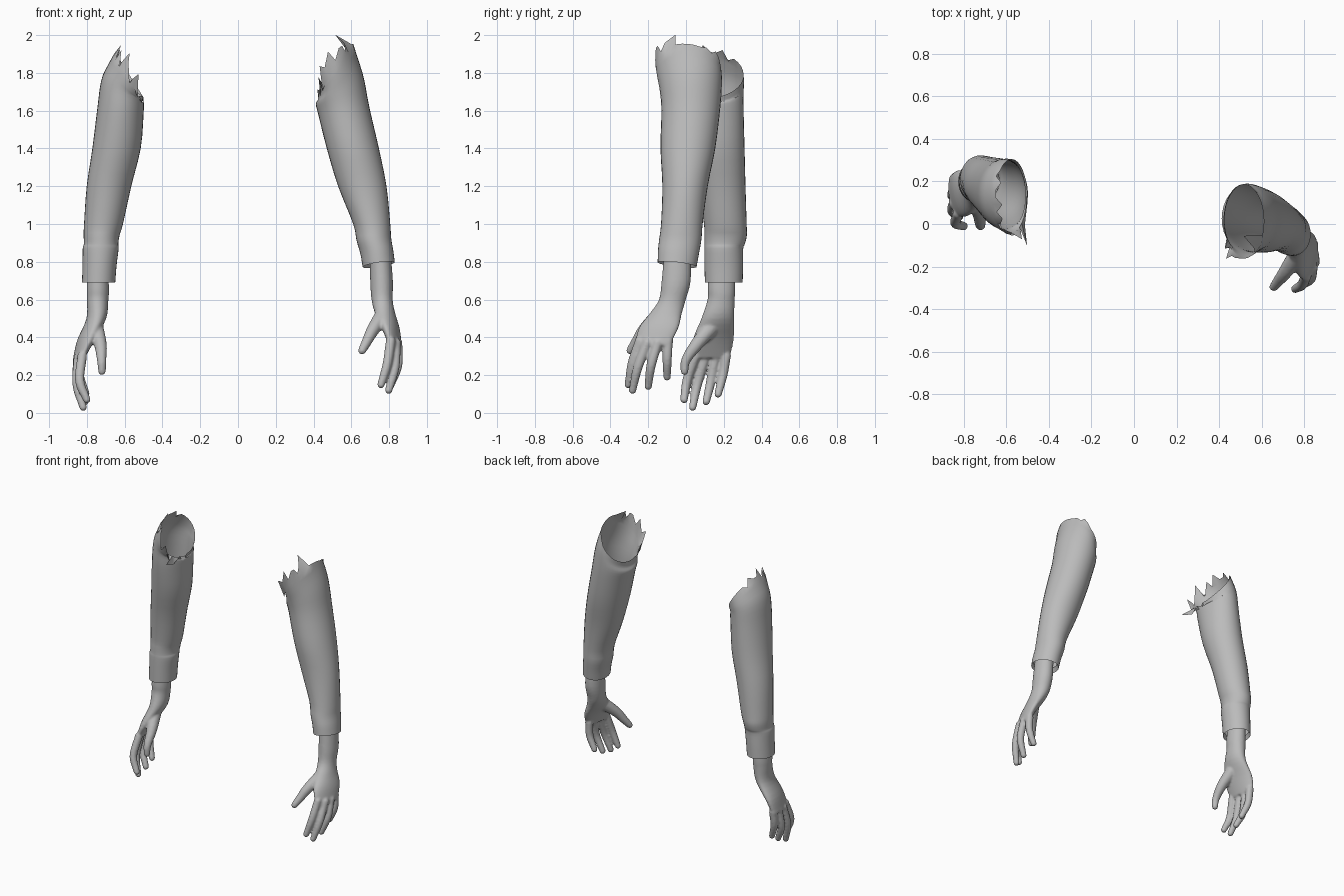
import bpy, bmesh
from math import sin, cos, pi
from mathutils import Vector

if "Cube" in bpy.data.objects:
    bpy.data.objects.remove(bpy.data.objects["Cube"])

grey = bpy.data.materials.new("plain grey")
grey.use_nodes = True
tone = (0.5, 0.5, 0.5, 1)
grey.diffuse_color = tone
grey.node_tree.nodes["Principled BSDF"].inputs["Base Color"].default_value = tone

SIDES = 32


def smooth_path(points, steps):
    """Catmull-Rom interpolation of equal-length tuples."""
    pts = [Vector(p) for p in points]
    pts = [pts[0] * 2 - pts[1]] + pts + [pts[-1] * 2 - pts[-2]]
    out = []
    for a, b, c, d in zip(pts, pts[1:], pts[2:], pts[3:]):
        for k in range(steps):
            t = k / steps
            out.append((b * 2 + (c - a) * t + (a * 2 - b * 5 + c * 4 - d) * t * t
                        + (b * 3 - a - c * 3 + d) * t ** 3) / 2)
    return out + [pts[-2]]


def add_ring(bm, section):
    """Ellipse: centre x, y, z, radii, turn about z, slopes along x and y."""
    cx, cy, z, rx, ry, turn, slope_x, slope_y = section
    ring = []
    for i in range(SIDES):
        a = 2 * pi * i / SIDES
        u, v = rx * cos(a), ry * sin(a)
        x, y = u * cos(turn) - v * sin(turn), u * sin(turn) + v * cos(turn)
        ring.append(bm.verts.new((cx + x, cy + y, z + slope_x * x + slope_y * y)))
    return ring


def loft(bm, sections, caps=False):
    rings = [add_ring(bm, s) for s in sections]
    for low, high in zip(rings, rings[1:]):
        for i in range(SIDES):
            j = (i + 1) % SIDES
            bm.faces.new((low[i], low[j], high[j], high[i]))
    if caps:
        bm.faces.new(rings[0][::-1])
        bm.faces.new(rings[-1])
    return rings


def finish(bm, name):
    bmesh.ops.recalc_face_normals(bm, faces=bm.faces)
    for f in bm.faces:
        f.smooth = True
    mesh = bpy.data.meshes.new(name)
    bm.to_mesh(mesh)
    bm.free()
    mesh.materials.append(grey)
    obj = bpy.data.objects.new(name, mesh)
    bpy.context.collection.objects.link(obj)
    return obj


def sleeve(name, sections, tears):
    """Open sleeve with a turned-in hem and a torn shoulder edge."""
    rows = smooth_path([s[:5] + (0,) + s[5:] for s in sections], 3)
    hem = rows[0].copy()
    hem[2] += 0.03
    hem[3] -= 0.014
    hem[4] -= 0.014
    bm = bmesh.new()
    rim = loft(bm, [hem] + rows)[-1]
    for i, shift in tears.items():
        rim[i].co += Vector(shift)
    obj = finish(bm, name)
    bpy.context.view_layer.objects.active = obj
    obj.select_set(True)
    bpy.ops.object.shade_smooth_by_angle(angle=1.0)
    obj.select_set(False)


def hand(name, palm, digits):
    """Forearm and palm loft merged with rounded digits."""
    bm = bmesh.new()
    loft(bm, smooth_path([s + (0, 0) for s in palm], 4), caps=True)
    for path in digits:
        for x, y, z, r in smooth_path(path, 10):
            ball = bmesh.ops.create_icosphere(bm, subdivisions=2, radius=r)
            bmesh.ops.translate(bm, verts=ball["verts"], vec=(x, y, z))
    obj = finish(bm, name)
    remesh = obj.modifiers.new("merge", "REMESH")
    remesh.mode = "VOXEL"
    remesh.voxel_size = 0.007
    remesh.use_smooth_shade = True
    soften = obj.modifiers.new("soften", "SMOOTH")
    soften.factor = 0.5
    soften.iterations = 6


def finger(base, middle, tip):
    return [base + (0.027,), middle + (0.026,), tip + (0.021,)]


# Left sleeve: centre, radii, slopes
sleeve("left_sleeve", [
    (.745, -.047, .785, .085, .103, .15, -.12),
    (.735, -.04, .85, .087, .108, .1, -.1),
    (.719, -.03, .92, .092, .112, .05, 0),
    (.708, -.022, 1.0, .098, .11, 0, 0),
    (.658, -.005, 1.2, .128, .12, 0, 0),
    (.608, .01, 1.4, .138, .145, 0, 0),
    (.56, .025, 1.6, .135, .155, .15, 0),
    (.54, .025, 1.7, .128, .163, .5, 0),
    (.53, .02, 1.77, .105, .17, 1, 0),
    (.515, .012, 1.83, .095, .175, 1.3, -.1)],
    {29: (-.08, .03, .06), 28: (-.02, 0, .03), 26: (0, 0, .05), 25: (0, 0, .06),
     24: (0, 0, .02), 23: (-.02, 0, .09), 22: (-.02, 0, .03), 21: (-.03, -.03, .06),
     20: (0, 0, -.05), 19: (-.01, -.03, .04), 18: (.01, 0, -.05), 3: (0, 0, .01),
     5: (0, 0, .03), 6: (0, 0, .02)})

# Right sleeve
sleeve("right_sleeve", [
    (-.738, .2, .69, .088, .1, 0, 0),
    (-.733, .2, .78, .09, .102, 0, 0),
    (-.727, .2, .87, .095, .103, 0, 0),
    (-.725, .205, .895, .091, .107, 0, 0),
    (-.722, .21, .94, .095, .112, 0, 0),
    (-.712, .208, 1.0, .103, .113, 0, 0),
    (-.683, .19, 1.2, .118, .125, 0, 0),
    (-.643, .165, 1.4, .128, .145, 0, 0),
    (-.622, .145, 1.6, .122, .16, -.15, 0),
    (-.612, .14, 1.7, .113, .165, -.5, 0),
    (-.6, .135, 1.74, .09, .172, -1.1, 0),
    (-.575, .125, 1.79, .075, .18, -1.6, 0)],
    {17: (.03, 0, .04), 18: (0, 0, -.02), 19: (.02, 0, .03), 20: (0, 0, -.05),
     22: (.03, 0, .07), 23: (.01, 0, .04), 24: (0, 0, -.04), 26: (.02, -.03, .05),
     27: (0, 0, -.05), 28: (.02, -.1, -.03), 29: (0, -.03, -.05),
     14: (.02, 0, .02), 13: (-.01, 0, -.03), 31: (0, 0, -.04)})

# Left forearm, palm, thumb and fingers
hand("left_hand", [
    (.752, -.045, .86, .055, .07, 0),
    (.76, -.052, .7, .06, .077, 0),
    (.763, -.072, .6, .056, .071, 0),
    (.778, -.105, .53, .052, .085, -.2),
    (.808, -.145, .45, .04, .108, -.25),
    (.832, -.178, .36, .027, .096, -.25)],
    [[(.77, -.14, .52, .045), (.715, -.22, .44, .035),
      (.678, -.268, .37, .027), (.657, -.295, .33, .022)],
     finger((.808, -.245, .38), (.79, -.285, .26), (.757, -.305, .15)),
     finger((.837, -.205, .37), (.83, -.255, .24), (.798, -.283, .12)),
     finger((.845, -.15, .37), (.845, -.185, .25), (.805, -.2, .14)),
     finger((.84, -.095, .38), (.837, -.1, .28), (.8, -.1, .19))])

# Right forearm, palm, thumb and fingers
hand("right_hand", [
    (-.742, .19, .78, .052, .07, 0),
    (-.742, .188, .66, .059, .073, 0),
    (-.743, .186, .6, .057, .072, 0),
    (-.75, .168, .5, .052, .087, .1),
    (-.803, .145, .39, .042, .11, .2),
    (-.842, .133, .29, .028, .1, .15)],
    [[(-.755, .13, .45, .045), (-.728, .055, .36, .035),
      (-.722, 0, .28, .026), (-.72, -.008, .22, .021)],
     finger((-.825, .05, .3), (-.838, .005, .17), (-.8, -.01, .07)),
     finger((-.845, .1, .29), (-.852, .06, .15), (-.82, .035, .03)),
     finger((-.848, .155, .29), (-.85, .13, .16), (-.81, .107, .06)),
     finger((-.842, .212, .3), (-.84, .195, .2), (-.805, .17, .1))])
